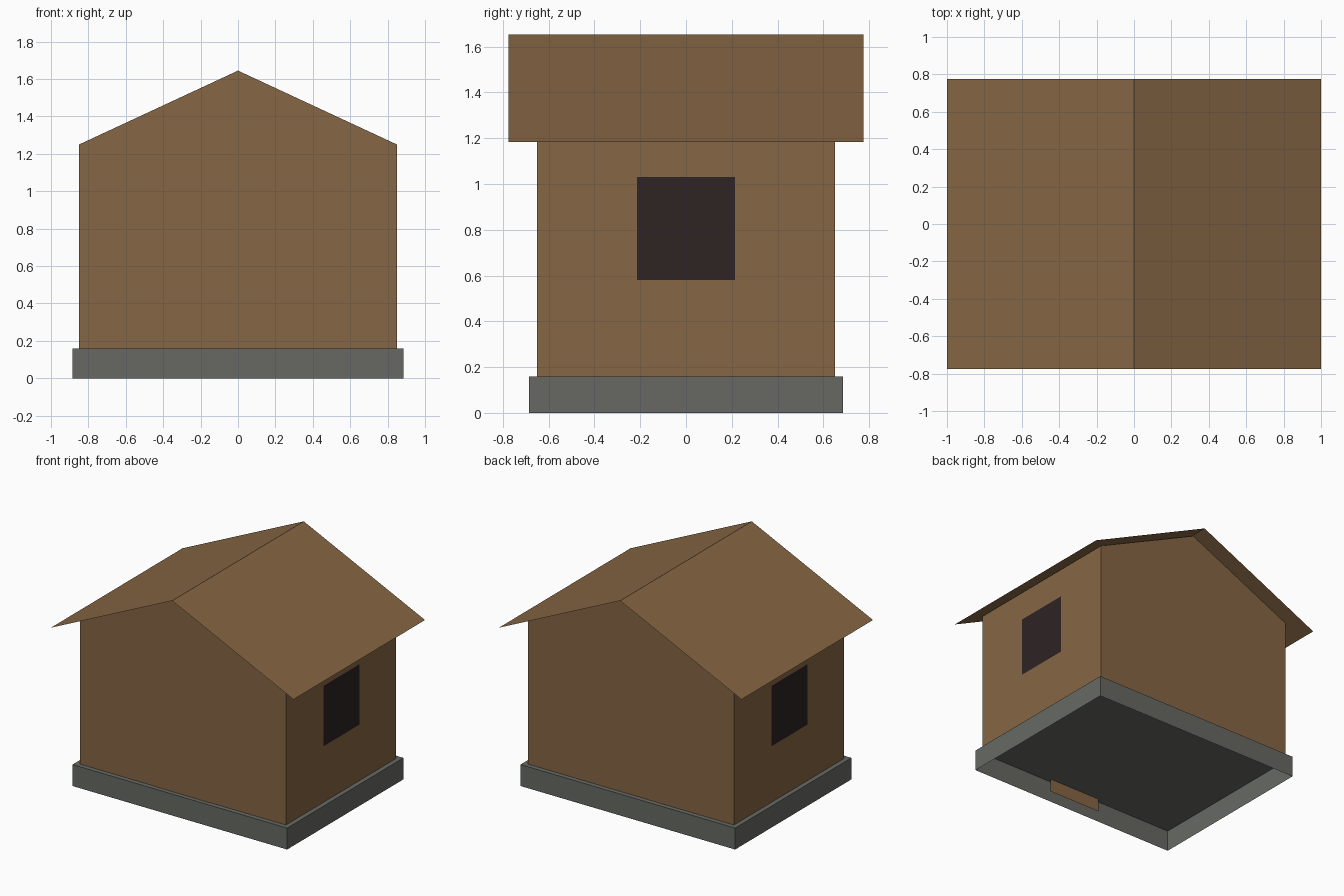
import bpy

cube = bpy.data.objects.get("Cube")
if cube:
    bpy.data.objects.remove(cube, do_unlink=True)


def make_material(name, srgb):
    linear = [(((c / 255) + 0.055) / 1.055) ** 2.4 for c in srgb] + [1.0]
    mat = bpy.data.materials.new(name)
    mat.use_nodes = True
    mat.diffuse_color = linear
    mat.node_tree.nodes["Principled BSDF"].inputs["Base Color"].default_value = linear
    return mat


def make_object(name, verts, faces, mat):
    mesh = bpy.data.meshes.new(name)
    mesh.from_pydata(verts, [], faces)
    mesh.materials.append(mat)
    mesh.update()
    obj = bpy.data.objects.new(name, mesh)
    bpy.context.collection.objects.link(obj)
    return obj


def extrude_profile(name, profile, half_depth, mat, closed=False, caps=False):
    """Sweep an (x, z) profile, listed clockwise from the front, along y."""
    n = len(profile)
    verts = [(x, y, z) for y in (-half_depth, half_depth) for x, z in profile]
    faces = [(i, (i + 1) % n, (i + 1) % n + n, i + n)
             for i in range(n if closed else n - 1)]
    if caps:
        faces += [tuple(reversed(range(n))), tuple(range(n, 2 * n))]
    return make_object(name, verts, faces, mat)


wood = make_material("brown wood", (134, 102, 68))
stone = make_material("grey stone", (103, 105, 99))
glass = make_material("dark window", (46, 36, 36))

BASE_TOP = 0.16
WALL_X, WALL_Y = 0.85, 0.65
GAP = 0.003

# Foundation: a shell open underneath
extrude_profile("foundation",
                [(-0.885, 0), (-0.885, BASE_TOP), (0.885, BASE_TOP), (0.885, 0)],
                0.685, stone, caps=True)

# Walls with a gable at front and back
extrude_profile("walls",
                [(-WALL_X, BASE_TOP), (-WALL_X, 1.25), (0, 1.645),
                 (WALL_X, 1.25), (WALL_X, BASE_TOP)],
                WALL_Y, wood, caps=True)

# Thin overhanging roof
extrude_profile("roof", [(-1, 1.184), (0, 1.652), (1, 1.184)], 0.775, wood)

# Door panel, reaching down into the foundation
door_y = -WALL_Y - GAP
make_object("door",
            [(-0.222, door_y, 0.06), (0.222, door_y, 0.06),
             (0.222, door_y, 1.03), (-0.222, door_y, 1.03)],
            [(0, 1, 2, 3)], wood)

# One window on each side wall
for side, label in ((1, "left"), (-1, "right")):
    x, w = side * (WALL_X + GAP), side * 0.213
    make_object(label + "_window",
                [(x, -w, 0.58), (x, w, 0.58), (x, w, 1.03), (x, -w, 1.03)],
                [(0, 1, 2, 3)], glass)
